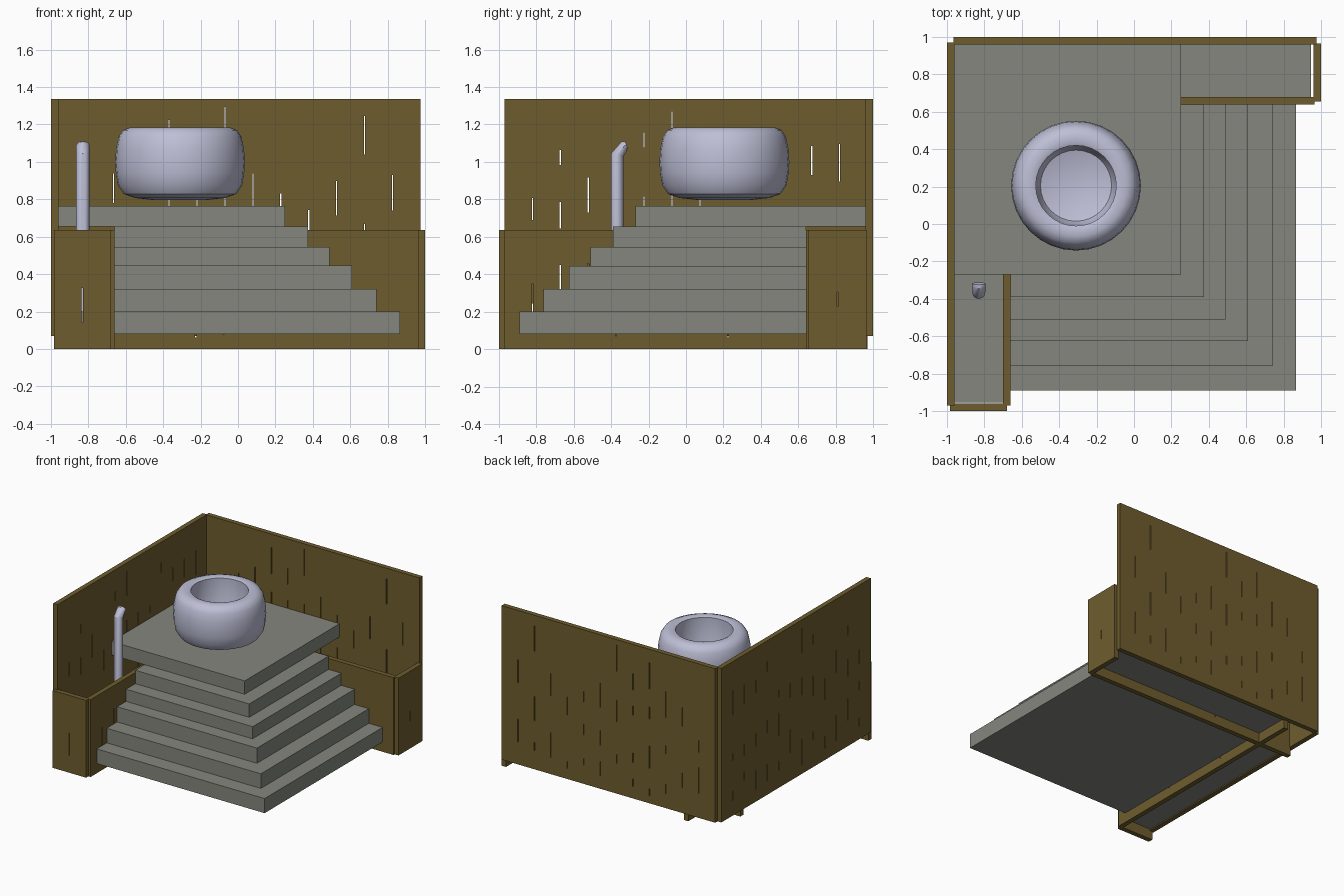
import bpy, bmesh, math, random
from mathutils import Matrix, Vector

if "Cube" in bpy.data.objects:
    bpy.data.objects.remove(bpy.data.objects["Cube"])

random.seed(4)


def material(name, rgb):
    m = bpy.data.materials.new(name)
    m.diffuse_color = (*rgb, 1)
    m.use_nodes = True
    m.node_tree.nodes["Principled BSDF"].inputs["Base Color"].default_value = m.diffuse_color
    return m


WOOD = material("brown wood", (0.155, 0.108, 0.027))
STONE = material("grey stone", (0.23, 0.24, 0.205))
CERAMIC = material("pale lavender ceramic", (0.51, 0.52, 0.67))


def add_box(bm, lo, hi):
    lo, hi = Vector(lo), Vector(hi)
    size = hi - lo
    mat = Matrix.Translation((lo + hi) / 2) @ Matrix.Diagonal((*size, 1))
    bmesh.ops.create_cube(bm, size=1, matrix=mat)


def make_object(name, bm, mat):
    bmesh.ops.recalc_face_normals(bm, faces=bm.faces)
    mesh = bpy.data.meshes.new(name)
    bm.to_mesh(mesh)
    bm.free()
    mesh.materials.append(mat)
    ob = bpy.data.objects.new(name, mesh)
    bpy.context.collection.objects.link(ob)
    return ob


def box(name, lo, hi, mat):
    bm = bmesh.new()
    add_box(bm, lo, hi)
    return make_object(name, bm, mat)


def smooth(ob, angle):
    bpy.ops.object.select_all(action='DESELECT')
    ob.select_set(True)
    bpy.context.view_layer.objects.active = ob
    bpy.ops.object.shade_smooth_by_angle(angle=math.radians(angle))


def plank_wall(name, lo, hi):
    """Wooden wall with narrow slits cut along the plank joints."""
    wall = box(name, lo, hi, WOOD)
    along = 0 if hi[0] - lo[0] > hi[1] - lo[1] else 1
    across = 1 - along
    count = round((hi[along] - lo[along]) / 0.149)
    step = (hi[along] - lo[along]) / count
    bm = bmesh.new()
    for i in range(1, count):
        centre = lo[along] + i * step
        z = lo[2] + random.uniform(0.06, 0.25)
        while z < hi[2] - 0.25:
            length = random.uniform(0.05, 0.22)
            a, b = [0, 0, z], [0, 0, z + length]
            a[along], b[along] = centre - 0.003, centre + 0.003
            a[across], b[across] = lo[across] - 0.02, hi[across] + 0.02
            add_box(bm, a, b)
            z += length + random.uniform(0.12, 0.4)
    cutter = make_object(name + "_slit_cutter", bm, WOOD)
    cutter.hide_render = True
    mod = wall.modifiers.new("slits", 'BOOLEAN')
    mod.operation, mod.solver, mod.object = 'DIFFERENCE', 'EXACT', cutter
    bpy.context.view_layer.update()
    deps = bpy.context.evaluated_depsgraph_get()
    cut = bpy.data.meshes.new_from_object(wall.evaluated_get(deps))
    wall.modifiers.clear()
    wall.data = cut
    bpy.data.objects.remove(cutter)


# Tall screens at the left and back
plank_wall("left_screen", (-1.0, -0.97, 0.07), (-0.96, 0.97, 1.335))
plank_wall("back_screen", (-0.965, 0.96, 0.07), (0.975, 1.0, 1.335))

# Low walls that run under the platform and cross at the back corner
plank_wall("left_low_wall", (-0.70, -0.97, 0), (-0.66, 0.97, 0.635))
plank_wall("back_low_wall", (-0.97, 0.64, 0), (0.965, 0.68, 0.635))
plank_wall("front_end_panel", (-0.985, -1.0, 0), (-0.68, -0.96, 0.635))
plank_wall("right_end_panel", (0.96, 0.655, 0), (1.0, 0.965, 0.635))

# Floors between the low walls and the screens
box("left_trough_floor", (-0.96, -0.955, 0.08), (-0.70, 0.64, 0.2), STONE)
box("back_trough_floor", (-0.66, 0.68, 0.08), (0.945, 0.96, 0.2), STONE)

# Stepped platform: right edge, front edge, bottom, top
steps = [(0.865, -0.89, 0.08, 0.20), (0.74, -0.76, 0.20, 0.32),
         (0.61, -0.625, 0.32, 0.445), (0.49, -0.51, 0.445, 0.545),
         (0.375, -0.39, 0.545, 0.655)]
for i, (x, y, z0, z1) in enumerate(steps):
    box(f"step_{i + 1}", (-0.66, y, z0), (x, 0.64, z1), STONE)
box("top_platform", (-0.96, -0.27, 0.655), (0.25, 0.96, 0.765), STONE)

# Round tub, turned from a profile of (radius, height)
profile = [(0.0, 0.795), (0.13, 0.795), (0.24, 0.807), (0.30, 0.828),
           (0.332, 0.875), (0.343, 0.94), (0.347, 1.0), (0.342, 1.07),
           (0.328, 1.135), (0.305, 1.17), (0.27, 1.184), (0.23, 1.184),
           (0.215, 1.178), (0.215, 0.96), (0.19, 0.905), (0.11, 0.88),
           (0.0, 0.875)]
bm = bmesh.new()
verts = [bm.verts.new((r, 0, z)) for r, z in profile]
edges = [bm.edges.new(p) for p in zip(verts, verts[1:])]
bmesh.ops.spin(bm, geom=verts + edges, cent=(0, 0, 0), axis=(0, 0, 1),
               angle=math.tau, steps=32, use_duplicate=False)
bmesh.ops.remove_doubles(bm, verts=bm.verts, dist=0.0005)
tub = make_object("tub", bm, CERAMIC)
tub.location = (-0.31, 0.205, 0)
smooth(tub, 35)

# Bent water spout: each ring spans an outer and an inner (y, z) point
rings = [((-0.40, 0.2), (-0.333, 0.2)), ((-0.40, 1.045), (-0.333, 1.03)),
         ((-0.345, 1.108), (-0.315, 1.06)), ((-0.325, 1.11), (-0.312, 1.075))]
bm = bmesh.new()
loops = []
for outer, inner in rings:
    o, n = Vector(outer), Vector(inner)
    mid, half = (o + n) / 2, (o - n) / 2
    loop = []
    for k in range(12):
        a = math.tau * k / 12
        p = mid + half * math.cos(a)
        loop.append(bm.verts.new((-0.83 + 0.035 * math.sin(a), p.x, p.y)))
    loops.append(loop)
for a, b in zip(loops, loops[1:]):
    for k in range(12):
        j = (k + 1) % 12
        bm.faces.new((a[k], a[j], b[j], b[k]))
bm.faces.new(loops[0])
bm.faces.new(loops[-1])
spout = make_object("water_spout", bm, CERAMIC)
smooth(spout, 35)
